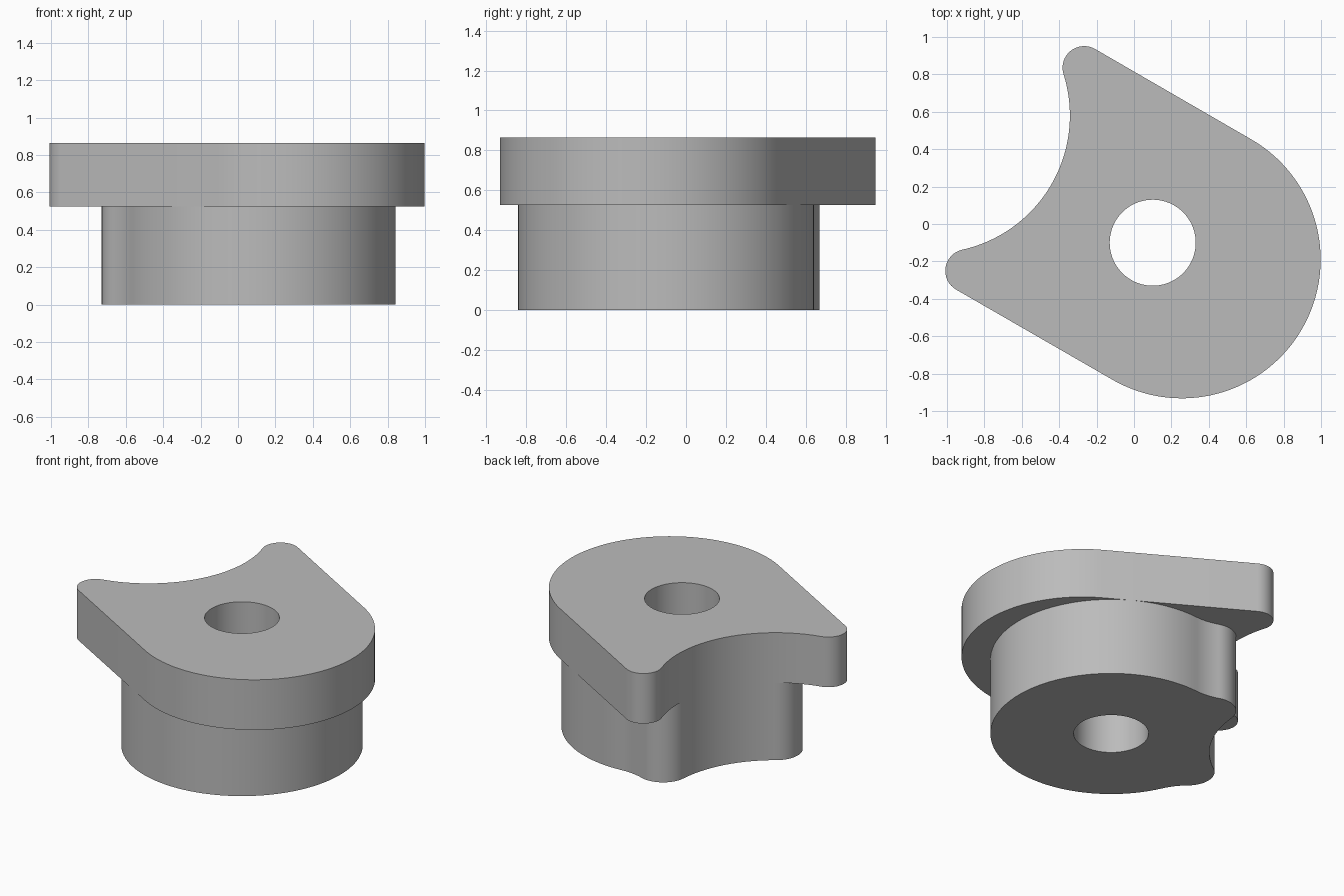
import bpy, bmesh
from math import acos, atan2, cos, sin, pi, radians
from mathutils import Matrix, Vector

cube = bpy.data.objects.get("Cube")
if cube:
    bpy.data.objects.remove(cube)

# Plan is drawn with the bore at the origin and the symmetry axis along +x
PLACE = Matrix.Translation((0.1, -0.1, 0)) @ Matrix.Rotation(radians(150), 4, "Z")
BORE_R = 0.23
BODY_R = 0.742
BITE = Vector((1.36, 0))
BITE_R = 0.735

grey = bpy.data.materials.new("plain_grey")
grey.diffuse_color = (0.5, 0.5, 0.5, 1)
grey.use_nodes = True
grey.node_tree.nodes["Principled BSDF"].inputs["Base Color"].default_value = (0.5, 0.5, 0.5, 1)


def arc(center, radius, start, end, steps=24):
    angles = [start + (end - start) * i / steps for i in range(steps + 1)]
    return [Vector((center[0] + radius * cos(a), center[1] + radius * sin(a))) for a in angles]


def heading(a, b):
    return atan2(b[1] - a[1], b[0] - a[0])


def tip_and_bite(tip, start):
    """Rounded horn running tangentially into the concave bite."""
    radius = (BITE - tip).length - BITE_R
    return (arc(tip, radius, start, heading(tip, BITE), 16)
            + arc(BITE, BITE_R, heading(BITE, tip), pi))


def mirrored(half):
    """Close a half outline across the symmetry axis, dropping repeated points."""
    points = half + [Vector((p.x, -p.y)) for p in reversed(half)]
    return [p for i, p in enumerate(points) if (p - points[i - 1]).length > 1e-4]


def plate(name, outline, bottom, top):
    bm = bmesh.new()
    for loop in (outline, arc((0, 0), BORE_R, 0, 2 * pi, 64)[:-1]):
        verts = [bm.verts.new((p.x, p.y, bottom)) for p in loop]
        for i, v in enumerate(verts):
            bm.edges.new((verts[i - 1], v))
    bmesh.ops.triangle_fill(bm, edges=bm.edges[:], use_beauty=True)
    raised = bmesh.ops.extrude_face_region(bm, geom=bm.faces[:], use_keep_orig=True)
    moved = [g for g in raised["geom"] if isinstance(g, bmesh.types.BMVert)]
    bmesh.ops.translate(bm, verts=moved, vec=(0, 0, top - bottom))
    bmesh.ops.recalc_face_normals(bm, faces=bm.faces[:])
    bm.transform(PLACE)
    mesh = bpy.data.meshes.new(name)
    bm.to_mesh(mesh)
    bm.free()
    mesh.materials.append(grey)
    obj = bpy.data.objects.new(name, mesh)
    bpy.context.collection.objects.link(obj)
    bpy.ops.object.select_all(action="DESELECT")
    obj.select_set(True)
    bpy.context.view_layer.objects.active = obj
    bpy.ops.object.shade_smooth_by_angle(angle=radians(30))


# Upper flange: round nose, straight flanks, two horns around the bite
horn = Vector((0.785, 0.627))
flange = arc((-0.18, 0), BODY_R, pi, pi / 2, 40) + tip_and_bite(horn, pi / 2)
plate("upper_flange", mirrored(flange), 0.525, 0.865)

# Lower hub: round body blended through a fillet into two short horns
horn = Vector((0.547, 0.383))
horn_r = (BITE - horn).length - BITE_R
FILLET_R = 0.4
far, near, gap = BODY_R + FILLET_R, horn.length, horn_r + FILLET_R
turn = atan2(horn.y, horn.x) + acos((far**2 + near**2 - gap**2) / (2 * far * near))
fillet = Vector((far * cos(turn), far * sin(turn)))
hub = (arc((0, 0), BODY_R, pi, turn, 48)
       + arc(fillet, FILLET_R, turn - pi, heading(fillet, horn), 10)
       + tip_and_bite(horn, heading(horn, fillet)))
plate("lower_hub", mirrored(hub), 0, 0.525)
